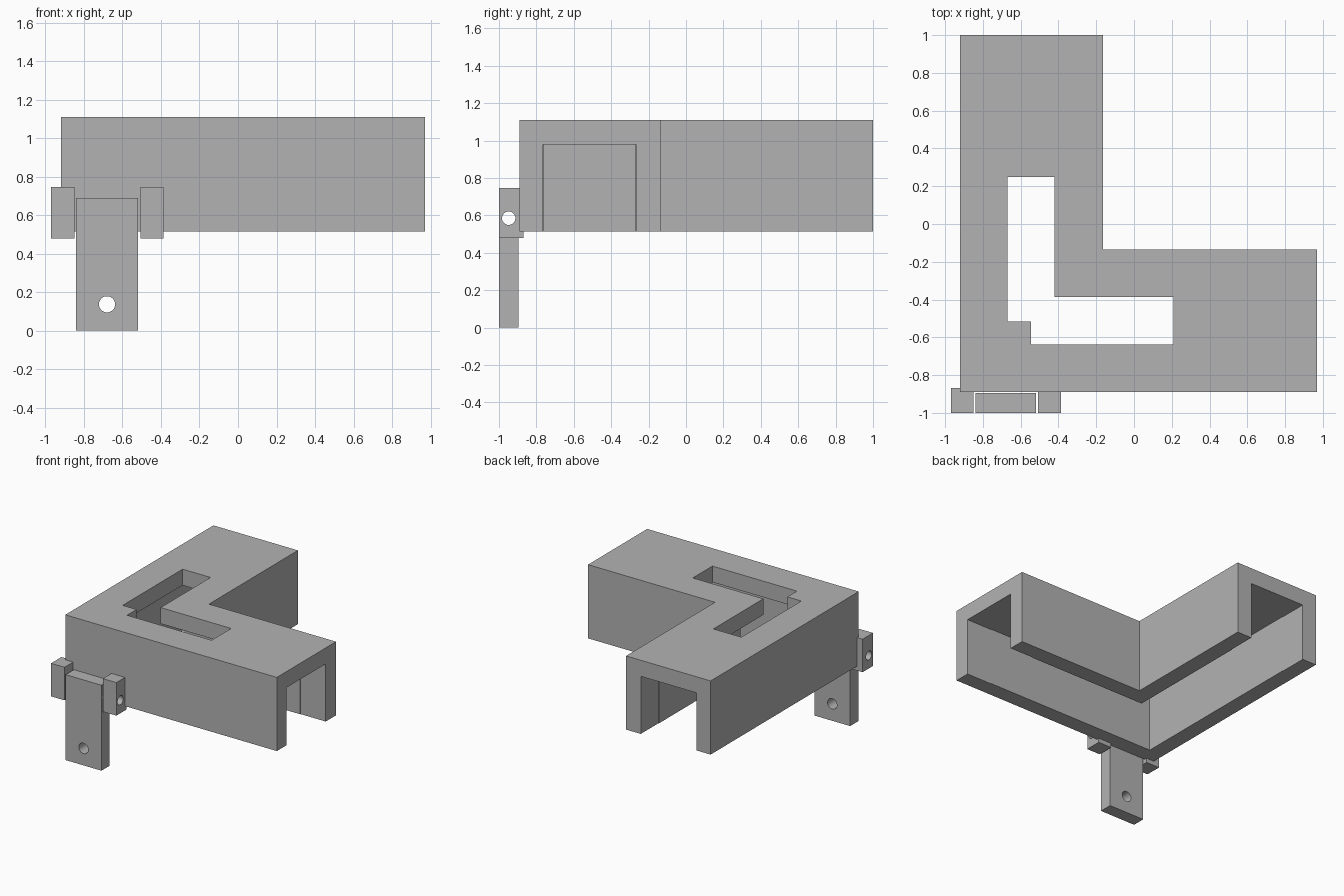
import bpy, bmesh, math
from mathutils import Matrix

if "Cube" in bpy.data.objects:
    bpy.data.objects.remove(bpy.data.objects["Cube"], do_unlink=True)

# One plain grey for everything
grey = bpy.data.materials.new("plain_grey")
grey.use_nodes = True
colour = (0.45, 0.45, 0.45, 1)
grey.diffuse_color = colour
grey.node_tree.nodes["Principled BSDF"].inputs["Base Color"].default_value = colour


def finish(bm, name):
    bmesh.ops.recalc_face_normals(bm, faces=bm.faces)
    mesh = bpy.data.meshes.new(name)
    bm.to_mesh(mesh)
    bm.free()
    mesh.materials.append(grey)
    obj = bpy.data.objects.new(name, mesh)
    bpy.context.collection.objects.link(obj)
    return obj


def prism(name, outline, z0, z1):
    bm = bmesh.new()
    face = bm.faces.new([bm.verts.new((x, y, z0)) for x, y in outline])
    top = bmesh.ops.extrude_face_region(bm, geom=[face])
    verts = [v for v in top["geom"] if isinstance(v, bmesh.types.BMVert)]
    bmesh.ops.translate(bm, verts=verts, vec=(0, 0, z1 - z0))
    return finish(bm, name)


def box(name, x0, x1, y0, y1, z0, z1):
    return prism(name, [(x0, y0), (x1, y0), (x1, y1), (x0, y1)], z0, z1)


def rod(name, centre, radius, axis):
    bm = bmesh.new()
    turn = Matrix.Rotation(math.pi / 2, 4, "Y" if axis == "X" else "X")
    bmesh.ops.create_cone(bm, cap_ends=True, segments=32, radius1=radius, radius2=radius,
                          depth=2, matrix=Matrix.Translation(centre) @ turn)
    return finish(bm, name)


def cut(obj, *cutters):
    for cutter in cutters:
        mod = obj.modifiers.new("cut", "BOOLEAN")
        mod.operation = "DIFFERENCE"
        mod.solver = "EXACT"
        mod.object = cutter
        with bpy.context.temp_override(object=obj, active_object=obj):
            bpy.ops.object.modifier_apply(modifier=mod.name)
        bpy.data.objects.remove(cutter, do_unlink=True)


def elbow(x0, y0, width, x_end, y_end):
    xi, yi = x0 + width, y0 + width
    return [(x0, y0), (x_end, y0), (x_end, yi), (xi, yi), (xi, y_end), (x0, y_end)]


# L-shaped cover, hollow from below and open at both ends
cover = prism("corner_cover", elbow(-0.92, -0.89, 0.755, 0.97, 1.0), 0.515, 1.11)
channel = prism("channel_cutter", elbow(-0.79, -0.76, 0.49, 1.2, 1.2), 0.4, 0.98)

# Slightly wider mouths at the two ends
mouth_x = box("mouth_cutter_x", 0.745, 1.2, -0.764, -0.266, 0.4, 0.98)
mouth_y = box("mouth_cutter_y", -0.794, -0.296, 0.775, 1.2, 0.4, 0.98)

# L-shaped top slot with a filled square in its outer corner
slot_outline = elbow(-0.67, -0.637, 0.25, 0.21, 0.25)
slot_outline[0:1] = [(-0.67, -0.515), (-0.545, -0.515), (-0.545, -0.637)]
slot = prism("slot_cutter", slot_outline, 0.9, 1.2)
cut(cover, channel, mouth_x, mouth_y, slot)

# Hanging tab with a screw hole and a cross hole for the pin
tab = box("hanging_tab", -0.84, -0.52, -1.0, -0.895, 0, 0.69)
cut(tab, rod("screw_hole_cutter", (-0.68, -0.95, 0.137), 0.042, "Y"),
    rod("pin_hole_cutter", (-0.68, -0.948, 0.585), 0.036, "X"))

# Hinge ears on both sides of the tab
for name, x in (("right_hinge_ear", -0.97), ("left_hinge_ear", -0.507)):
    ear = box(name, x, x + 0.12, -1.0, -0.868, 0.48, 0.747)
    cut(ear, rod("pin_hole_cutter", (-0.68, -0.948, 0.585), 0.036, "X"))
